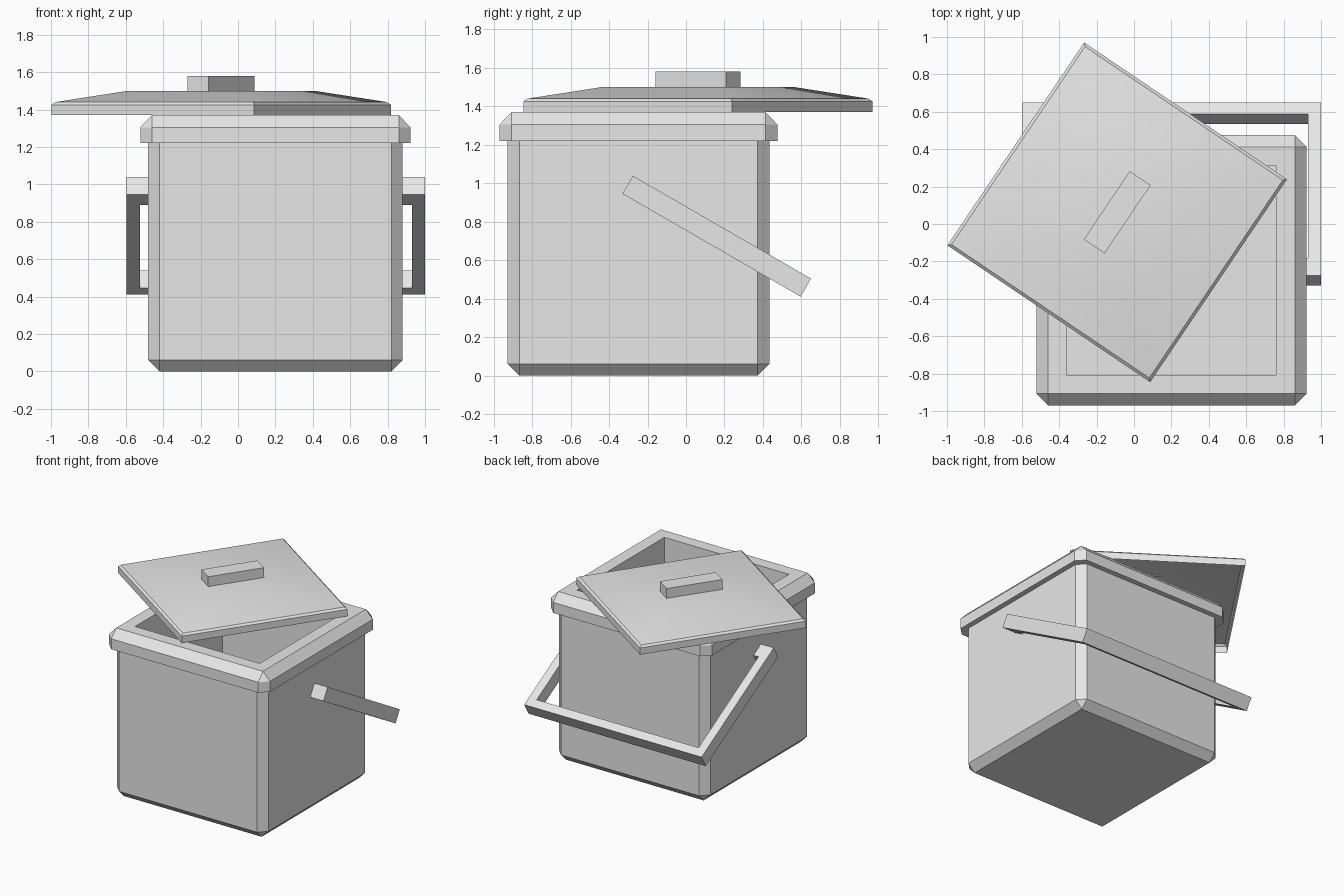
import bpy, bmesh
from math import radians

if "Cube" in bpy.data.objects:
    bpy.data.objects.remove(bpy.data.objects["Cube"], do_unlink=True)

grey = bpy.data.materials.new("plain_grey")
grey.use_nodes = True
grey.diffuse_color = (0.8, 0.8, 0.8, 1)
grey.node_tree.nodes["Principled BSDF"].inputs["Base Color"].default_value = (0.8, 0.8, 0.8, 1)


def finish(bm, name, location, rotation=(0, 0, 0)):
    """Turn a bmesh into a placed, coloured object."""
    mesh = bpy.data.meshes.new(name)
    bm.to_mesh(mesh)
    bm.free()
    mesh.materials.append(grey)
    obj = bpy.data.objects.new(name, mesh)
    obj.location = location
    obj.rotation_euler = rotation
    bpy.context.collection.objects.link(obj)
    return obj


def loft(name, rings, location, angle=0, cap_start=True):
    """Stack square rings (half width, corner cut, height) into a shell."""
    bm = bmesh.new()
    loops = []
    for h, cut, z in rings:
        k = h - cut
        outline = [(h, -k), (h, k), (k, h), (-k, h), (-h, k), (-h, -k), (-k, -h), (k, -h)]
        loops.append([bm.verts.new((x, y, z)) for x, y in outline])
    for low, high in zip(loops, loops[1:]):
        for i in range(8):
            j = (i + 1) % 8
            bm.faces.new((low[i], low[j], high[j], high[i]))
    if cap_start:
        bm.faces.new(loops[0][::-1])
    bm.faces.new(loops[-1])
    bmesh.ops.remove_doubles(bm, verts=bm.verts, dist=1e-5)
    return finish(bm, name, location, (0, 0, radians(angle)))


# Bucket: chamfered base, walls, overhanging rim, then down inside to the floor
loft("bucket", [
    (0.62, 0, 0), (0.68, 0.06, 0.06), (0.68, 0.06, 1.22),
    (0.7225, 0.0625, 1.22), (0.7225, 0.0625, 1.305), (0.66, 0, 1.37),
    (0.56, 0, 1.37), (0.56, 0, 0.12)], (0.2, -0.247, 0))

# Lid: open underneath, shallow pyramid top, turned askew on the rim
LID_X, LID_Y, LID_TURN = -0.09, 0.0625, -34
lid = loft("lid", [
    (0.654, 0, 1.37), (0.654, 0, 1.425), (0.638, 0, 1.44), (0.36, 0, 1.5)],
    (LID_X, LID_Y, 0), LID_TURN, cap_start=False)
bpy.ops.object.select_all(action="DESELECT")
lid.select_set(True)
bpy.context.view_layer.objects.active = lid
bpy.ops.object.shade_smooth_by_angle(angle=radians(30))

# Grip block on the lid
bm = bmesh.new()
bmesh.ops.create_cube(bm, size=1)
bmesh.ops.scale(bm, verts=bm.verts, vec=(0.135, 0.44, 0.085))
finish(bm, "lid_grip", (LID_X, LID_Y, 1.5375), (0, 0, radians(LID_TURN)))

# Carrying handle: mirrored flat outline with inturned ends, extruded and tilted
outer = [(0.655, 0), (0.797, 0), (0.797, 1.069)]
inner = [(0.727, 0.999), (0.727, 0.11), (0.655, 0.11)]
outline = outer + [(-x, y) for x, y in outer[::-1]]
outline += [(-x, y) for x, y in inner[::-1]] + inner
bm = bmesh.new()
face = bm.faces.new([bm.verts.new((x, y, 0)) for x, y in outline])
ext = bmesh.ops.extrude_face_region(bm, geom=[face], use_keep_orig=True)
top = [g for g in ext["geom"] if isinstance(g, bmesh.types.BMVert)]
bmesh.ops.translate(bm, verts=top, vec=(0, 0, 0.108))
bmesh.ops.recalc_face_normals(bm, faces=bm.faces)
finish(bm, "carrying_handle", (0.202, -0.33, 0.945), (radians(-30), 0, 0))
